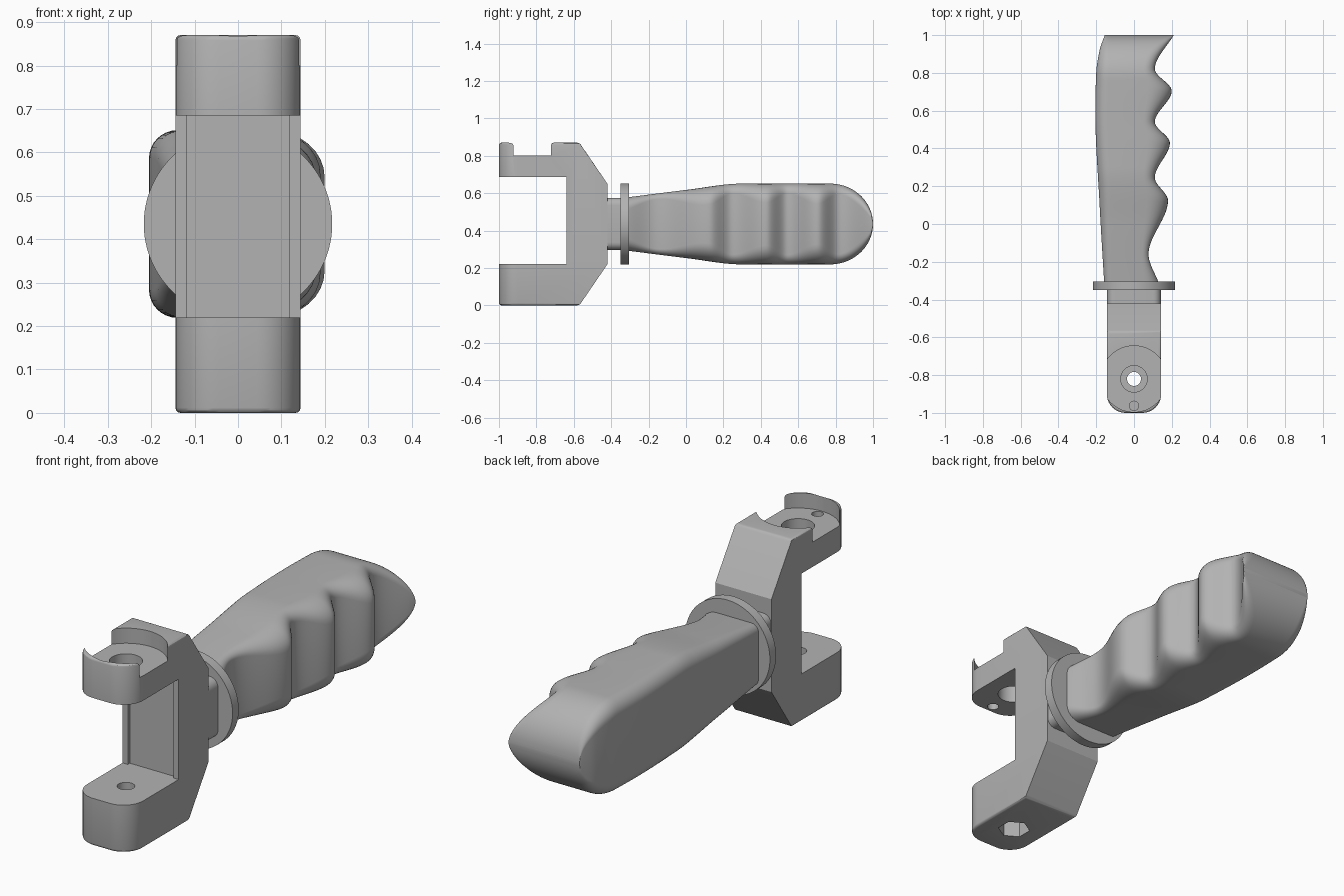
import bpy, bmesh
from math import sin, cos, pi, sqrt, radians
from mathutils import Matrix

if "Cube" in bpy.data.objects:
    bpy.data.objects.remove(bpy.data.objects["Cube"])

grey = bpy.data.materials.new("light_grey")
grey.use_nodes = True
colour = (0.45, 0.45, 0.45, 1)
grey.diffuse_color = colour
grey.node_tree.nodes["Principled BSDF"].inputs["Base Color"].default_value = colour

MID = 0.435      # height of the handle axis
HALF = 0.144     # half width of the yoke
PIN_Y = -0.82    # pin hole position


def finish(name, bm, angle=30):
    bmesh.ops.recalc_face_normals(bm, faces=bm.faces)
    mesh = bpy.data.meshes.new(name)
    bm.to_mesh(mesh)
    bm.free()
    mesh.materials.append(grey)
    ob = bpy.data.objects.new(name, mesh)
    bpy.context.collection.objects.link(ob)
    bpy.ops.object.select_all(action='DESELECT')
    ob.select_set(True)
    bpy.context.view_layer.objects.active = ob
    if angle:
        bpy.ops.object.shade_smooth_by_angle(angle=radians(angle))
    return ob


def cylinder(name, y, r, z0, z1, sides=48):
    bm = bmesh.new()
    bmesh.ops.create_cone(bm, cap_ends=True, segments=sides, radius1=r, radius2=r, depth=z1 - z0,
                          matrix=Matrix.Translation((0, y, (z0 + z1) / 2)))
    return finish(name, bm, 0)


def box(name, lo, hi, bevel=0):
    bm = bmesh.new()
    size = [b - a for a, b in zip(lo, hi)]
    mid = [(a + b) / 2 for a, b in zip(lo, hi)]
    bmesh.ops.create_cube(bm, size=1, matrix=Matrix.Translation(mid) @ Matrix.Diagonal((*size, 1)))
    if bevel:
        along = [e for e in bm.edges if abs((e.verts[0].co - e.verts[1].co).y) > 1e-4]
        bmesh.ops.bevel(bm, geom=along, offset=bevel, segments=6, profile=0.5, affect='EDGES')
    return finish(name, bm)


def curve(keys, y):
    """Smooth curve through keys, flat at every peak and valley."""
    n = len(keys)

    def chord(i):
        return (keys[i + 1][1] - keys[i][1]) / (keys[i + 1][0] - keys[i][0])

    def slope(i):
        if i == 0 or i == n - 1:
            return chord(min(i, n - 2))
        a, b = chord(i - 1), chord(i)
        return 0 if a * b <= 0 else 2 * a * b / (a + b)

    i = max(k for k in range(n - 1) if k == 0 or keys[k][0] <= y)
    (y0, v0), (y1, v1) = keys[i], keys[i + 1]
    h = y1 - y0
    t = (y - y0) / h
    return ((2*t**3 - 3*t*t + 1) * v0 + (t**3 - 2*t*t + t) * h * slope(i)
            + (3*t*t - 2*t**3) * v1 + (t**3 - t*t) * h * slope(i + 1))


# Yoke: side profile extruded across the width
profile = [(-1, 0), (-0.57, 0), (-0.42, 0.22), (-0.42, 0.65), (-0.57, 0.87), (-1, 0.87),
           (-1, 0.685), (-0.625, 0.685), (-0.625, 0.22), (-1, 0.22)]
bm = bmesh.new()
face = bm.faces.new([bm.verts.new((-HALF, y, z)) for y, z in profile])
out = bmesh.ops.extrude_face_region(bm, geom=[face])
bmesh.ops.translate(bm, vec=(2 * HALF, 0, 0),
                    verts=[v for v in out["geom"] if isinstance(v, bmesh.types.BMVert)])
# rounded arm ends
ends = [e for e in bm.edges if all(v.co.y < -0.99 for v in e.verts)
        and abs(e.verts[0].co.z - e.verts[1].co.z) > 0.1]
bmesh.ops.bevel(bm, geom=ends, offset=0.1, segments=10, profile=0.5, affect='EDGES')
# softened rims of the outer faces
rims = [e for e in bm.edges
        if sum(all(v.co.z < 0.001 or v.co.z > 0.869 for v in f.verts) for f in e.link_faces) == 1]
bmesh.ops.bevel(bm, geom=rims, offset=0.012, segments=3, profile=0.5, affect='EDGES')
yoke = finish("yoke", bm, 0)

# Yoke cuts: round recess, pin holes, locating hole, nut pocket
cutters = [cylinder("recess_cutter", PIN_Y, 0.175, 0.8, 1, 64),
           cylinder("upper_hole_cutter", PIN_Y, 0.07, 0.6, 0.9),
           cylinder("locating_hole_cutter", -0.963, 0.025, 0.6, 0.9, 24),
           cylinder("lower_hole_cutter", PIN_Y, 0.037, -0.1, 0.3),
           cylinder("nut_pocket_cutter", PIN_Y, 0.07, -0.1, 0.1, 6)]
for c in cutters:
    c.hide_render = True
    bpy.context.view_layer.objects.active = yoke
    mod = yoke.modifiers.new("cut", 'BOOLEAN')
    mod.operation, mod.solver, mod.object = 'DIFFERENCE', 'EXACT', c
    bpy.ops.object.modifier_apply(modifier=mod.name)
    bpy.data.objects.remove(c)
bpy.ops.object.select_all(action='DESELECT')
yoke.select_set(True)
bpy.ops.object.shade_smooth_by_angle(angle=radians(30))

# Raised lips beside the inner wall of the yoke
for side, name in ((1, "left_lip"), (-1, "right_lip")):
    xs = sorted((side * 0.117, side * HALF))
    box(name, (xs[0], -0.64, 0.22), (xs[1], -0.62, 0.685))

# Neck and round flange
box("neck", (-0.142, -0.43, 0.297), (0.142, -0.34, 0.575), 0.04)
bm = bmesh.new()
bmesh.ops.create_cone(bm, cap_ends=True, segments=96, radius1=0.217, radius2=0.217, depth=0.045,
                      matrix=Matrix.Translation((0, -0.327, MID)) @ Matrix.Rotation(pi / 2, 4, 'X'))
finish("flange", bm)

# Handle: rounded sections lofted along y, with finger grooves on the left side
START, ROUND = -0.31, 0.77
fingers = [(-0.31, 0.13), (-0.16, 0.077), (0.125, 0.18), (0.245, 0.11), (0.43, 0.19),
           (0.54, 0.11), (0.705, 0.2), (0.82, 0.11), (1.0, 0.21)]
palm = [(-0.31, -0.158), (0.1, -0.182), (0.6, -0.205), (0.8, -0.2), (0.92, -0.182), (1.0, -0.155)]
height = [(-0.31, 0.143), (0, 0.182), (0.3, 0.216), (0.77, 0.216)]
stations = [START + (ROUND - START) * i / 90 for i in range(91)]
stations += [ROUND + (1 - ROUND) * sin(pi / 2 * i / 24) for i in range(1, 24)] + [1.0]


def section(y):
    left, right = curve(palm, y), curve(fingers, y)
    h, fade = curve(height, min(y, ROUND)), 1
    if y > ROUND:
        fade = sqrt(max(0, 1 - ((y - ROUND) / (1 - ROUND)) ** 2))
        h *= max(fade, 0.04)
    rx = 0.75 * (right - 0.03) * max(fade, 0.02)
    rz = min(0.85 * rx, 0.6 * h)
    r = (0.035 + 0.03 * min(1, (y - START) / 0.5)) * max(fade, 0.02)
    corners = [(right, 1, 0, rx, rz), (left, 1, 1, r, min(r, 0.6 * h)),
               (left, -1, 2, r, min(r, 0.6 * h)), (right, -1, 3, rx, rz)]
    pts = []
    for x, up, quarter, a, b in corners:
        cx = x - a if x == right else x + a
        for k in range(9):
            ang = pi / 2 * (quarter + k / 8)
            pts.append((cx + a * cos(ang), y, MID + up * (h - b) + b * sin(ang)))
    return pts


bm = bmesh.new()
rings = [[bm.verts.new(p) for p in section(y)] for y in stations]
for a, b in zip(rings, rings[1:]):
    for i in range(len(a)):
        j = (i + 1) % len(a)
        bm.faces.new((a[i], a[j], b[j], b[i]))
bm.faces.new(rings[0])
bm.faces.new(rings[-1])
finish("handle", bm, 35)
